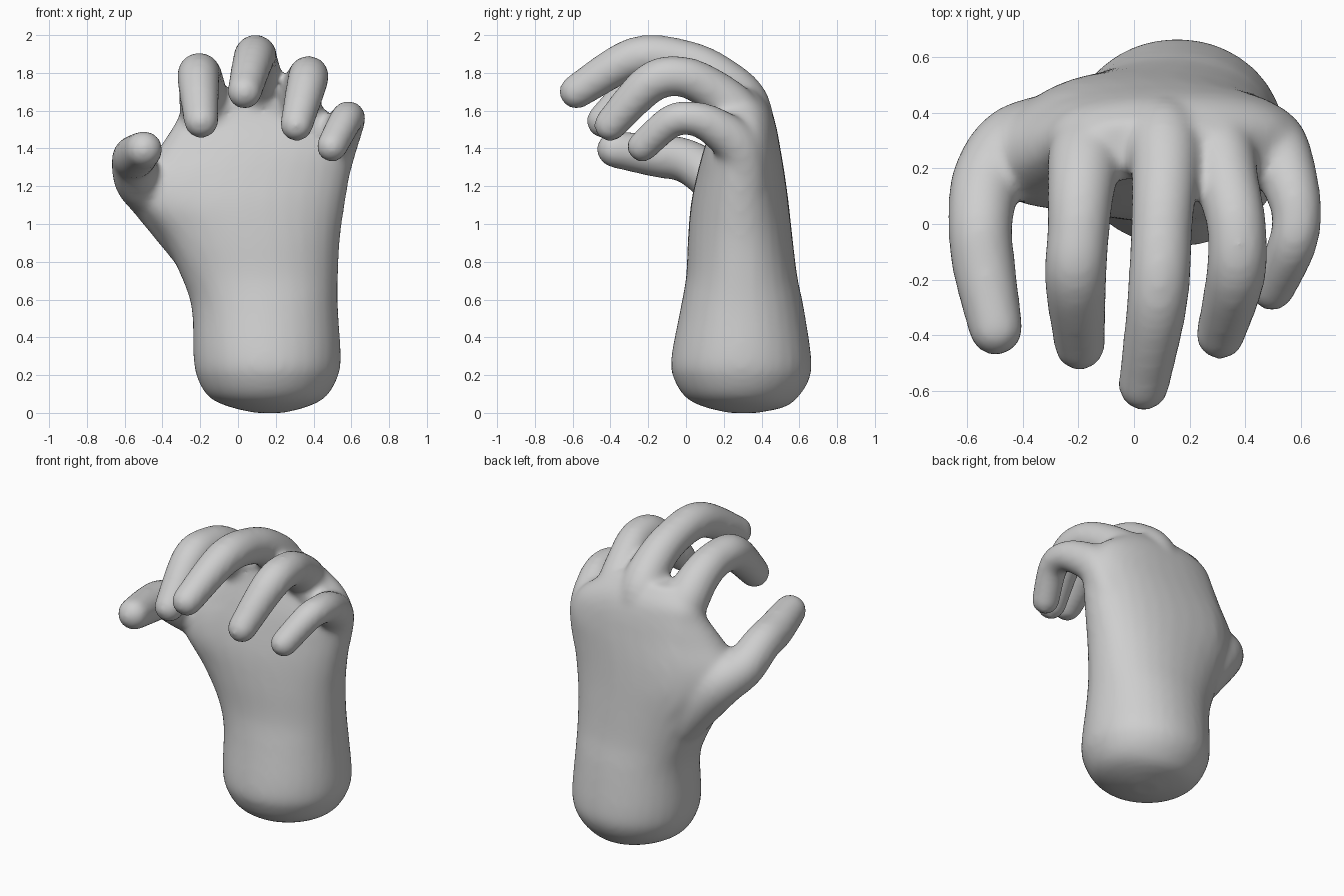
import bpy, bmesh, math
from mathutils import Vector

cube = bpy.data.objects.get("Cube")
if cube:
    bpy.data.objects.remove(cube)

skin = bpy.data.materials.new("plain grey")
skin.use_nodes = True
skin.diffuse_color = (0.62, 0.62, 0.62, 1)
skin.node_tree.nodes["Principled BSDF"].inputs["Base Color"].default_value = (0.62, 0.62, 0.62, 1)

SIDES = 32
bm = bmesh.new()


def loft(rings):
    """Closed skin through a list of rings of points."""
    loops = [[bm.verts.new(p) for p in ring] for ring in rings]
    for a, b in zip(loops, loops[1:]):
        for i in range(SIDES):
            j = (i + 1) % SIDES
            bm.faces.new((a[i], a[j], b[j], b[i]))
    bm.faces.new(loops[0][::-1])
    bm.faces.new(loops[-1])


def spline(keys, steps=6):
    """Smooth rows of numbers passing through the keys."""
    pts = [keys[0]] + list(keys) + [keys[-1]]
    rows = []
    for a, b, c, d in zip(pts, pts[1:], pts[2:], pts[3:]):
        for s in range(steps):
            t = s / steps
            rows.append([0.5 * (2 * q + (r - p) * t + (2 * p - 5 * q + 4 * r - u) * t * t
                                + (3 * q - p - 3 * r + u) * t ** 3)
                         for p, q, r, u in zip(a, b, c, d)])
    return rows + [list(keys[-1])]


def tube(keys):
    """Tapered tube with a round tip; keys are x, y, z, radius."""
    rows = spline(keys)
    pts = [Vector(r[:3]) for r in rows]
    radii = [r[3] for r in rows]
    dirs = [(pts[min(i + 1, len(pts) - 1)] - pts[max(i - 1, 0)]).normalized()
            for i in range(len(pts))]
    # round off the tip with shrinking rings
    end, r, d = pts[-1], radii[-1], dirs[-1]
    for k in range(1, 7):
        a = math.radians(14 * k)
        pts.append(end + d * r * math.sin(a))
        radii.append(r * math.cos(a))
        dirs.append(d)
    rings = []
    side = Vector((1, 1, 0))
    for p, r, d in zip(pts, radii, dirs):
        u = (side - d * d.dot(side)).normalized()
        v = d.cross(u)
        rings.append([p + r * (u * math.cos(t) + v * math.sin(t))
                      for t in (math.tau * i / SIDES for i in range(SIDES))])
    loft(rings)


def section(z, x0, x1, y0, y1):
    """Cross-section, elliptical at the wrist, squarer at the knuckles, cupped at the thumb."""
    power = 1 - 0.08 * z
    ring = []
    for i in range(SIDES):
        t = math.tau * i / SIDES
        c, s = math.cos(t), math.sin(t)
        x = (x0 + x1) / 2 + (x1 - x0) / 2 * math.copysign(abs(c) ** power, c)
        y = (y0 + y1) / 2 + (y1 - y0) / 2 * math.copysign(abs(s) ** power, s)
        ring.append((x, y - 0.22 * max(0, -x - 0.24), z))
    return ring


# Wrist and palm: z, x range, y range
loft([section(*r) for r in spline([
    (0.0, 0.09, 0.24, 0.23, 0.38),
    (0.03, -0.04, 0.36, 0.1, 0.52),
    (0.08, -0.15, 0.46, 0.0, 0.59),
    (0.17, -0.21, 0.52, -0.06, 0.65),
    (0.28, -0.235, 0.545, -0.08, 0.665),
    (0.55, -0.245, 0.53, -0.03, 0.625),
    (0.72, -0.3, 0.53, 0.0, 0.59),
    (0.92, -0.4, 0.54, 0.01, 0.565),
    (1.1, -0.52, 0.565, 0.025, 0.545),
    (1.25, -0.52, 0.59, 0.055, 0.525),
    (1.4, -0.42, 0.61, 0.095, 0.5),
    (1.53, -0.335, 0.55, 0.14, 0.475),
    (1.63, -0.285, 0.43, 0.17, 0.44),
    (1.72, -0.18, 0.3, 0.2, 0.37)], 4)])

# Web of skin across the knuckles
tube([(-0.19, 0.25, 1.57, 0.09), (-0.04, 0.26, 1.62, 0.1), (0.1, 0.27, 1.64, 0.11),
      (0.22, 0.26, 1.62, 0.11), (0.33, 0.25, 1.565, 0.11), (0.43, 0.245, 1.49, 0.105),
      (0.52, 0.25, 1.4, 0.09)])
# Thumb
tube([(-0.2, 0.34, 0.85, 0.14), (-0.41, 0.28, 1.13, 0.155), (-0.525, 0.16, 1.23, 0.13),
      (-0.552, 0.0, 1.335, 0.116), (-0.54, -0.15, 1.36, 0.114), (-0.497, -0.375, 1.395, 0.098)])
# Index finger
tube([(-0.12, 0.33, 1.4, 0.12), (-0.17, 0.26, 1.59, 0.135), (-0.19, 0.13, 1.73, 0.122),
      (-0.2, -0.03, 1.79, 0.112), (-0.21, -0.2, 1.765, 0.112), (-0.195, -0.435, 1.545, 0.092)])
# Middle finger
tube([(0.1, 0.35, 1.4, 0.12), (0.105, 0.31, 1.62, 0.138), (0.11, 0.19, 1.76, 0.122),
      (0.1, 0.0, 1.86, 0.112), (0.085, -0.27, 1.88, 0.11), (0.035, -0.58, 1.7, 0.092)])
# Ring finger
tube([(0.27, 0.33, 1.4, 0.12), (0.3, 0.28, 1.57, 0.132), (0.335, 0.15, 1.7, 0.115),
      (0.37, -0.02, 1.78, 0.107), (0.365, -0.19, 1.745, 0.107), (0.31, -0.4, 1.525, 0.088)])
# Little finger
tube([(0.45, 0.32, 1.2, 0.12), (0.505, 0.28, 1.4, 0.122), (0.56, 0.15, 1.515, 0.104),
      (0.585, 0.03, 1.56, 0.09), (0.567, -0.08, 1.543, 0.088), (0.497, -0.23, 1.41, 0.083)])

bmesh.ops.recalc_face_normals(bm, faces=bm.faces)
mesh = bpy.data.meshes.new("hand")
bm.to_mesh(mesh)
bm.free()
mesh.materials.append(skin)
hand = bpy.data.objects.new("hand", mesh)
bpy.context.collection.objects.link(hand)

# Fuse the parts into one skin and soften the joins
remesh = hand.modifiers.new("fuse", "REMESH")
remesh.mode = "VOXEL"
remesh.voxel_size = 0.018
remesh.use_smooth_shade = True
soften = hand.modifiers.new("soften", "SMOOTH")
soften.factor = 0.5
soften.iterations = 14
